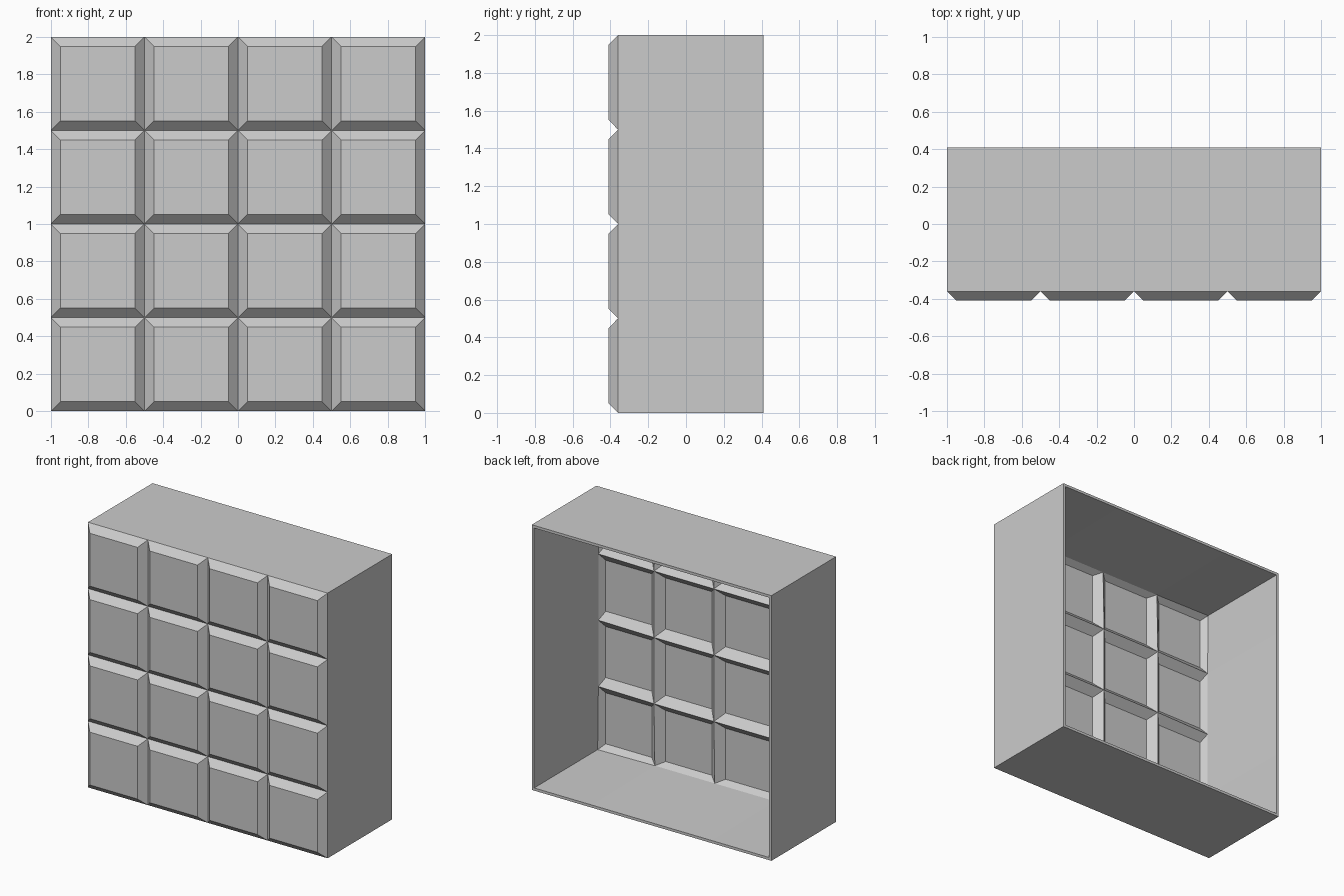
import bpy
import bmesh
from math import pi
from mathutils import Matrix, Vector

cube = bpy.data.objects.get("Cube")
if cube:
    bpy.data.objects.remove(cube, do_unlink=True)

FRONT, BACK = -0.36, 0.41
CELLS, BEVEL, RAISE, WALL = 4, 0.072, 0.05, 0.02

# Single grey material
grey = bpy.data.materials.new("light grey")
grey.use_nodes = True
colour = (0.6, 0.6, 0.6, 1)
grey.diffuse_color = colour
grey.node_tree.nodes["Principled BSDF"].inputs["Base Color"].default_value = colour

bm = bmesh.new()

# Front panel: upright square grid of cells
place = Matrix.Translation((0, FRONT, 1)) @ Matrix.Rotation(pi / 2, 4, 'X')
bmesh.ops.create_grid(bm, x_segments=CELLS, y_segments=CELLS, size=1, matrix=place)
panel = list(bm.faces)

# Side walls: pull the panel outline straight back, leaving the back open
outline = [e for e in bm.edges if e.is_boundary]
pulled = bmesh.ops.extrude_edge_only(bm, edges=outline)["geom"]
bmesh.ops.translate(bm, verts=[v for v in pulled if isinstance(v, bmesh.types.BMVert)],
                    vec=(0, BACK - FRONT, 0))

# Point every face outwards
centre = Vector((0, 0, 1))
bm.normal_update()
for face in bm.faces:
    if face.normal.dot(face.calc_center_median() - centre) < 0:
        face.normal_flip()
bm.normal_update()

# Raised tiles with sloping borders
bmesh.ops.inset_individual(bm, faces=panel, thickness=BEVEL, depth=RAISE)

mesh = bpy.data.meshes.new("tiled_box_shell")
bm.to_mesh(mesh)
bm.free()
mesh.materials.append(grey)
shell = bpy.data.objects.new("tiled_box_shell", mesh)
bpy.context.collection.objects.link(shell)

# Thin wall thickness, grown inwards
solid = shell.modifiers.new("wall_thickness", 'SOLIDIFY')
solid.thickness = WALL
solid.offset = -1
solid.use_even_offset = True
